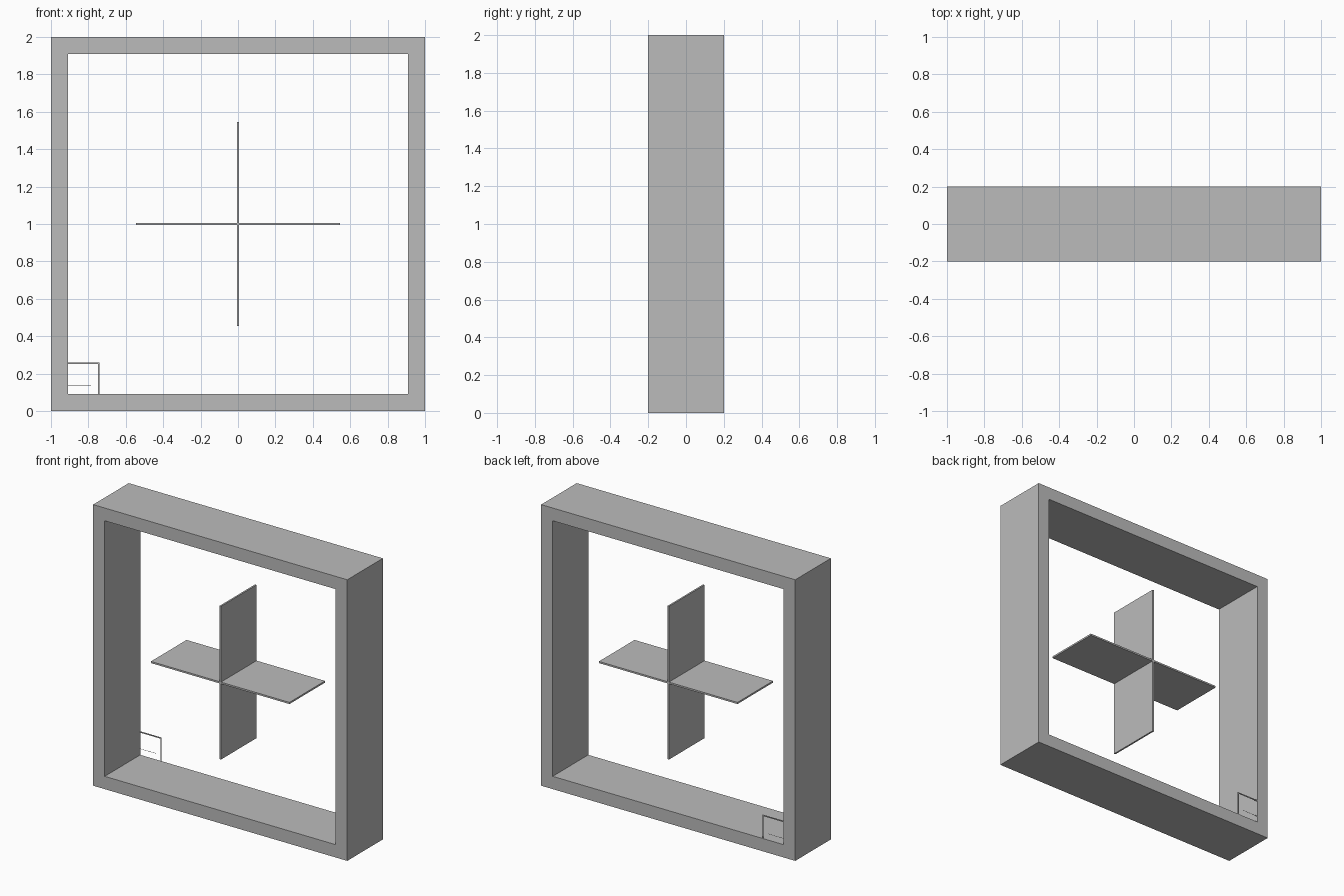
import bpy

cube = bpy.data.objects.get("Cube")
if cube:
    bpy.data.objects.remove(cube, do_unlink=True)

grey = bpy.data.materials.new("plain_grey")
grey.use_nodes = True
COLOUR = (0.5, 0.5, 0.5, 1)
grey.diffuse_color = COLOUR
grey.node_tree.nodes["Principled BSDF"].inputs["Base Color"].default_value = COLOUR

DEPTH = 0.2      # half depth of the frame and vanes
BORDER = 0.091   # width of the frame bars
INNER = 1 - BORDER


def extruded(name, outline, y0, y1, hole=()):
    """Solid from an x-z outline, with an optional matching hole outline."""
    n = len(outline)
    loops = [[(x, y, z) for x, z in ring]
             for y in (y0, y1) for ring in (outline, hole) if ring]
    verts = [v for loop in loops for v in loop]
    faces = []
    for i in range(n):
        j = (i + 1) % n
        if hole:
            a, b, c, d = (k * n for k in range(4))
            for p, q in ((a, b), (b, d), (d, c), (c, a)):
                faces.append((p + i, q + i, q + j, p + j))
        else:
            faces.append((i, n + i, n + j, j))
    if not hole:
        faces += [tuple(range(n)), tuple(reversed(range(n, 2 * n)))]
    mesh = bpy.data.meshes.new(name)
    mesh.from_pydata(verts, [], faces)
    mesh.materials.append(grey)
    ob = bpy.data.objects.new(name, mesh)
    bpy.context.collection.objects.link(ob)
    return ob


def rect(x0, x1, z0, z1):
    return [(x0, z0), (x1, z0), (x1, z1), (x0, z1)]


# Square outer frame
extruded("outer_frame", rect(-1, 1, 0, 2), -DEPTH, DEPTH,
         rect(-INNER, INNER, BORDER, 2 - BORDER))

# Floating crossed vanes, one plus-shaped solid
R, T = 0.545, 0.006
quarter = [(R, -T), (R, T), (T, T)]
plus = []
for turn in range(4):
    plus += quarter
    quarter = [(-z, x) for x, z in quarter]
extruded("crossed_vanes", [(x, 1 + z) for x, z in plus], -DEPTH, DEPTH)

# Thin bracket in the lower corner, flush with the back
SIZE, WIRE = 0.168, 0.008
left, right, base, top = -INNER, SIZE - INNER, BORDER, BORDER + SIZE
extruded("corner_bracket",
         [(left, top - WIRE), (right - WIRE, top - WIRE), (right - WIRE, base),
          (right, base), (right, top), (left, top)],
         DEPTH - 0.004, DEPTH)

# Hairline rod inside the bracket
extruded("bracket_rod", rect(left, -0.785, 0.134, 0.1355), DEPTH - 0.002, DEPTH)
